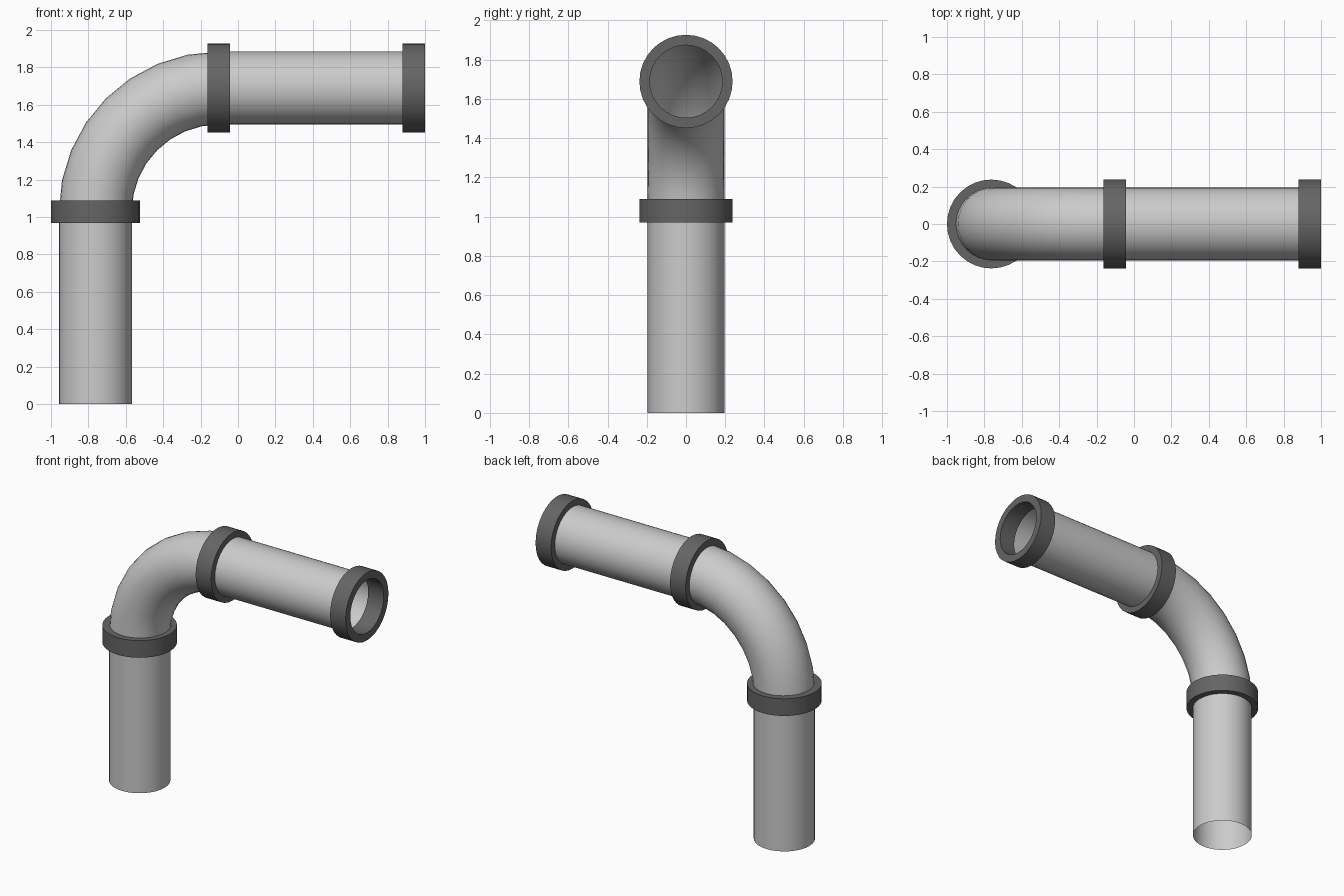
import bpy, bmesh
from math import sin, cos, pi, radians
from mathutils import Vector

if "Cube" in bpy.data.objects:
    bpy.data.objects.remove(bpy.data.objects["Cube"])

SIDES = 32
PIPE_R, COLLAR_R, BORE_R = 0.195, 0.2375, 0.185
CX, CZ = -0.7625, 1.689          # pipe axes: vertical x, horizontal z
BEND = 0.66                      # elbow centreline radius
HALF = 0.06                      # half collar length
ZJ, XJ = CZ - BEND, CX + BEND    # joints at the elbow ends


def sweep(name, stations, closed=False):
    """Skin circular rings; each station is (centre, tilt angle, radius)."""
    bm = bmesh.new()
    rings = []
    for (x, z), a, r in stations:
        radial = Vector((-cos(a), 0, sin(a)))
        side = Vector((0, 1, 0))
        rings.append([bm.verts.new(Vector((x, 0, z))
                      + r * (cos(2 * pi * i / SIDES) * radial + sin(2 * pi * i / SIDES) * side))
                      for i in range(SIDES)])
    pairs = list(zip(rings, rings[1:]))
    if closed:
        pairs.append((rings[-1], rings[0]))
    for lo, hi in pairs:
        for i in range(SIDES):
            j = (i + 1) % SIDES
            bm.faces.new((lo[j], lo[i], hi[i], hi[j]))
    bmesh.ops.recalc_face_normals(bm, faces=bm.faces)
    # keep open pipe walls facing outwards
    f = bm.faces[0]
    f.normal_update()
    x, z = stations[0][0]
    if not closed and f.normal.dot(f.calc_center_median() - Vector((x, 0, z))) < 0:
        bmesh.ops.reverse_faces(bm, faces=bm.faces)
    me = bpy.data.meshes.new(name)
    bm.to_mesh(me)
    bm.free()
    ob = bpy.data.objects.new(name, me)
    bpy.context.collection.objects.link(ob)
    bpy.ops.object.select_all(action='DESELECT')
    ob.select_set(True)
    bpy.context.view_layer.objects.active = ob
    bpy.ops.object.shade_smooth_by_angle(angle=radians(30))
    mat_name = "collar_grey" if closed else None
    if mat_name:
        mat = bpy.data.materials.get(mat_name) or bpy.data.materials.new(mat_name)
        mat.diffuse_color = (0.13, 0.13, 0.13, 1)
        mat.use_nodes = True
        mat.node_tree.nodes["Principled BSDF"].inputs["Base Color"].default_value = mat.diffuse_color
        me.materials.append(mat)
    return ob


def collar(name, x, z, a):
    """Square-edged ring around a joint, with a bore slightly inside the pipe wall."""
    dx, dz = HALF * sin(a), HALF * cos(a)
    lo, hi = (x - dx, z - dz), (x + dx, z + dz)
    sweep(name, [(lo, a, COLLAR_R), (hi, a, COLLAR_R), (hi, a, BORE_R), (lo, a, BORE_R)], True)


# Straight pipes, open ended
sweep("vertical_pipe", [((CX, 0), 0, PIPE_R), ((CX, ZJ), 0, PIPE_R)])
sweep("horizontal_pipe", [((XJ, CZ), pi / 2, PIPE_R), ((1 - HALF, CZ), pi / 2, PIPE_R)])

# Elbow in eight segments
angles = [pi / 2 * k / 8 for k in range(9)]
sweep("elbow", [((XJ - BEND * cos(a), ZJ + BEND * sin(a)), a, PIPE_R) for a in angles])

# Collars
collar("lower_collar", CX, ZJ, 0)
collar("middle_collar", XJ, CZ, pi / 2)
collar("end_collar", 1 - HALF, CZ, pi / 2)
